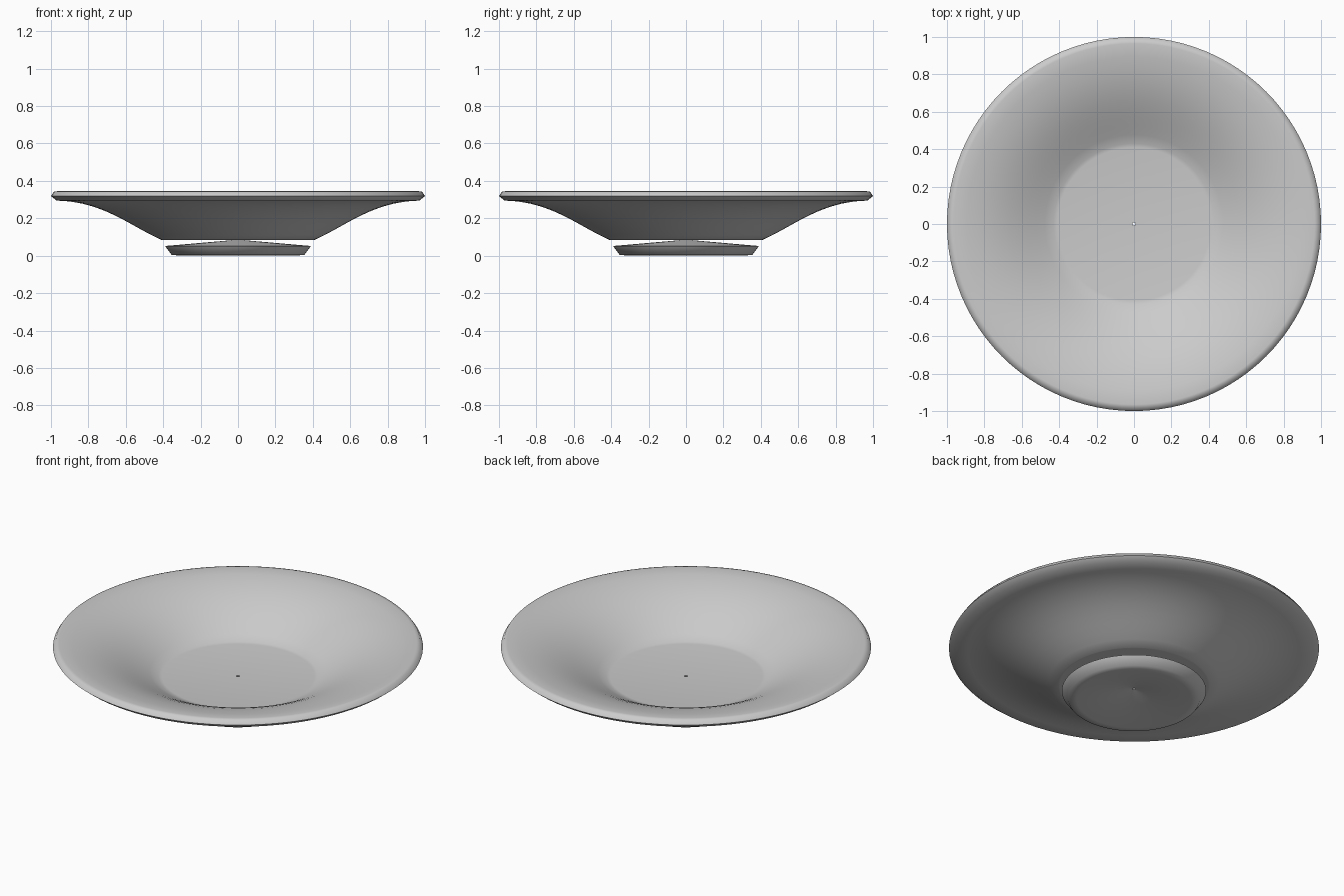
import bpy, bmesh, math

cube = bpy.data.objects.get("Cube")
if cube:
    bpy.data.objects.remove(cube, do_unlink=True)

SEGMENTS = 96
HOLE = 0.008

grey = bpy.data.materials.new("plain_grey")
grey.use_nodes = True
colour = (0.6, 0.6, 0.6, 1)
grey.diffuse_color = colour
grey.node_tree.nodes["Principled BSDF"].inputs["Base Color"].default_value = colour


def curve(p0, p1, p2, p3, steps=10):
    """Points along a cubic bend in the (radius, height) plane."""
    pts = []
    for i in range(steps + 1):
        t = i / steps
        s = 1 - t
        pts.append(tuple(s**3 * a + 3 * s * s * t * b + 3 * s * t * t * c + t**3 * d
                         for a, b, c, d in zip(p0, p1, p2, p3)))
    return pts


def lathe(name, profile, angle):
    """Turn a closed (radius, height) profile around the z axis."""
    bm = bmesh.new()
    verts = [bm.verts.new((r, 0, z)) for r, z in profile]
    edges = [bm.edges.new((a, b)) for a, b in zip(verts, verts[1:] + verts[:1])]
    bmesh.ops.spin(bm, geom=verts + edges, axis=(0, 0, 1), cent=(0, 0, 0),
                   angle=math.tau, steps=SEGMENTS, use_merge=True)
    bmesh.ops.remove_doubles(bm, verts=bm.verts, dist=1e-5)
    bmesh.ops.recalc_face_normals(bm, faces=bm.faces)
    mesh = bpy.data.meshes.new(name)
    bm.to_mesh(mesh)
    bm.free()
    mesh.materials.append(grey)
    obj = bpy.data.objects.new(name, mesh)
    bpy.context.collection.objects.link(obj)
    bpy.ops.object.select_all(action="DESELECT")
    obj.select_set(True)
    bpy.context.view_layer.objects.active = obj
    bpy.ops.object.shade_smooth_by_angle(angle=math.radians(angle))
    return obj


# Wide dish: underside, rounded rim, inner slope, flat floor
underside = curve((0.41, 0.085), (0.58, 0.16), (0.72, 0.29), (0.97, 0.295))
rim = [(1.0, 0.319), (0.985, 0.342)]
inside = curve((0.965, 0.345), (0.72, 0.325), (0.59, 0.225), (0.43, 0.149))
floor = [(0.41, 0.146), (HOLE, 0.146)]
lathe("dish", [(HOLE, 0.085), (0.40, 0.085)] + underside + rim + inside + floor, 60)

# Low foot: shallow cone on top, flared side, hollow cone beneath
lathe("foot", [(HOLE, 0.085), (0.39, 0.052), (0.355, 0.005),
               (0.31, 0.0), (HOLE, 0.064)], 75)
